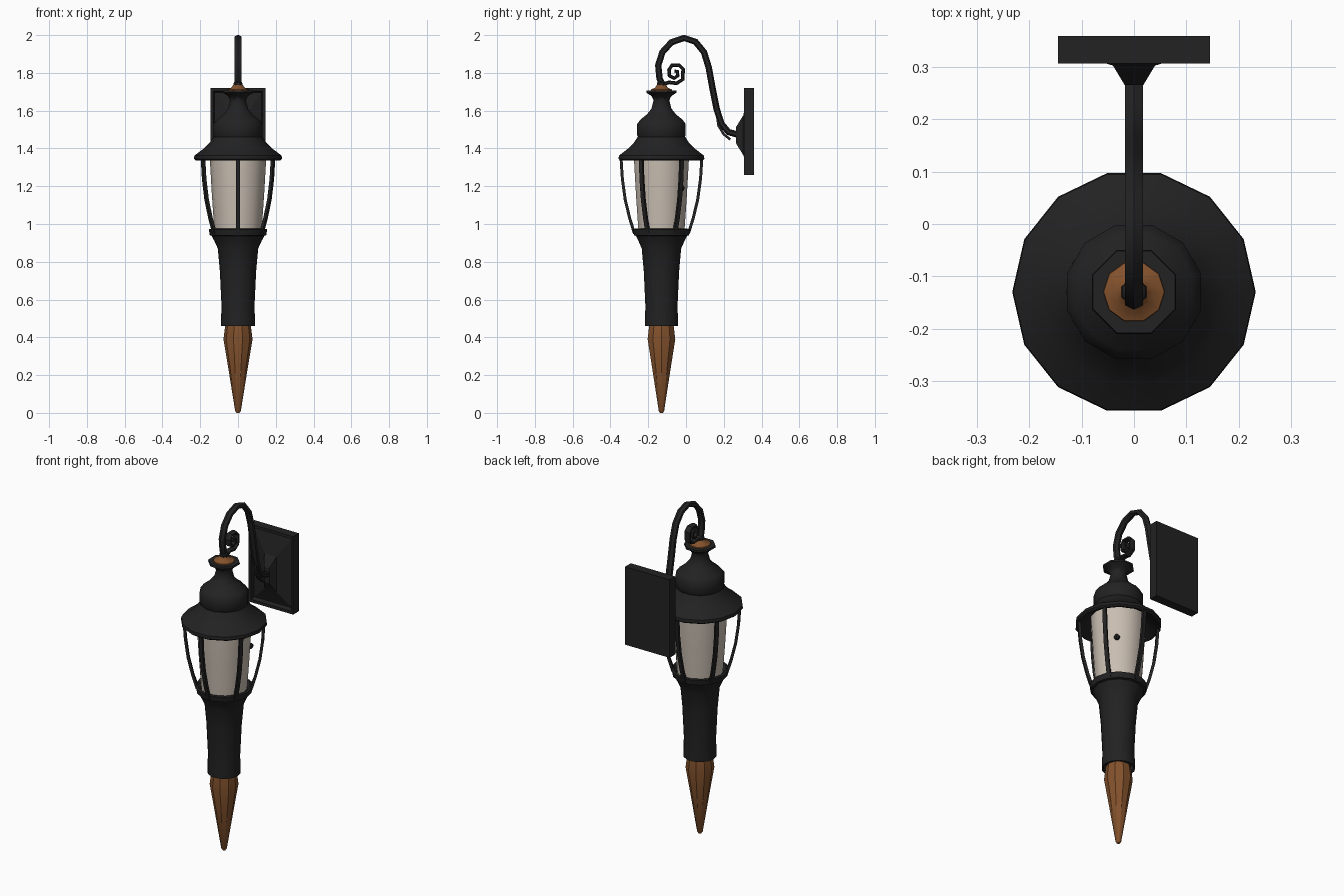
import bpy, bmesh, math
from mathutils import Vector

if "Cube" in bpy.data.objects:
    bpy.data.objects.remove(bpy.data.objects["Cube"])

CY = -0.13  # lantern axis


def material(name, rgb):
    m = bpy.data.materials.new(name)
    m.diffuse_color = (*rgb, 1)
    m.use_nodes = True
    m.node_tree.nodes["Principled BSDF"].inputs["Base Color"].default_value = m.diffuse_color
    return m


black = material("black_iron", (0.016, 0.016, 0.016))
cream = material("cream_glass", (0.58, 0.51, 0.44))
copper = material("copper_brown", (0.23, 0.085, 0.026))


def finish(name, bm, mat, angle=35):
    bmesh.ops.recalc_face_normals(bm, faces=bm.faces)
    me = bpy.data.meshes.new(name)
    bm.to_mesh(me)
    bm.free()
    me.materials.append(mat)
    me.shade_smooth()
    me.set_sharp_from_angle(angle=math.radians(angle))
    ob = bpy.data.objects.new(name, me)
    bpy.context.collection.objects.link(ob)
    return ob


def skin(bm, rings, caps=True, closed=False):
    pairs = list(zip(rings, rings[1:]))
    if closed:
        pairs.append((rings[-1], rings[0]))
    for a, b in pairs:
        n = len(a)
        for i in range(n):
            bm.faces.new((a[i], a[(i + 1) % n], b[(i + 1) % n], b[i]))
    if caps and not closed:
        bm.faces.new(rings[0])
        bm.faces.new(rings[-1])


def lathe(name, profile, n, mat, closed=False, angle=35):
    """Revolve (radius, z) pairs about the lantern axis."""
    bm = bmesh.new()
    ph = math.pi / 2 + math.pi / n
    rings = [[bm.verts.new((r * math.cos(ph + math.tau * i / n),
                            CY + r * math.sin(ph + math.tau * i / n), z))
              for i in range(n)] for r, z in profile]
    skin(bm, rings, closed=closed)
    return finish(name, bm, mat, angle)


def strip(name, path, wx, wn, mat, n=6, turn=0, origin=0.0):
    """Sweep an oval section along a (y, z) path; turn rotates it about z."""
    bm = bmesh.new()
    rings = []
    for k, (y, z) in enumerate(path):
        a, b = path[max(k - 1, 0)], path[min(k + 1, len(path) - 1)]
        t = Vector((b[0] - a[0], b[1] - a[1])).normalized()
        ring = []
        for i in range(n):
            ang = math.tau * (i + 0.5) / n
            u, v = wx * math.cos(ang), wn * math.sin(ang)
            px, py, pz = u, y - t.y * v, z + t.x * v
            c, s = math.cos(turn), math.sin(turn)
            ring.append(bm.verts.new((px * c - py * s, origin + px * s + py * c, pz)))
        rings.append(ring)
    skin(bm, rings)
    return finish(name, bm, mat)


# Copper spike and the iron sleeve above it
lathe("bottom_spike", [(0.008, 0), (0.015, 0.01), (0.052, 0.24), (0.077, 0.39), (0.067, 0.47)], 10, copper)
lathe("sleeve", [(0.078, 0.50), (0.082, 0.465), (0.09, 0.46), (0.09, 0.50), (0.087, 0.56),
                 (0.096, 0.75), (0.107, 0.87), (0.125, 0.91), (0.138, 0.935), (0.12, 0.955)],
      14, black, angle=50)
lathe("lower_ring", [(0.13, 0.935), (0.149, 0.94), (0.155, 0.972), (0.142, 0.975), (0.125, 0.96)],
      14, black, closed=True)

# Glass shade and small knob
lathe("glass_shade", [(0.124, 0.95), (0.138, 1.15), (0.149, 1.34), (0.15, 1.39)], 14, cream)
bm = bmesh.new()
bmesh.ops.create_uvsphere(bm, u_segments=8, v_segments=5, radius=0.017)
bmesh.ops.translate(bm, verts=bm.verts, vec=(0.098, -0.025, 1.19))
finish("glass_knob", bm, black)

# Six cage bars
for i in range(6):
    strip(f"cage_bar_{i + 1}", [(0.143, 0.95), (0.168, 1.03), (0.192, 1.13), (0.207, 1.24), (0.214, 1.35)],
          0.015, 0.011, black, n=4, turn=i * math.tau / 6, origin=CY)

# Roof, dome and flared cap
lathe("roof", [(0.145, 1.385), (0.19, 1.35), (0.222, 1.336), (0.233, 1.345), (0.231, 1.362),
               (0.18, 1.40), (0.15, 1.43), (0.13, 1.46)], 14, black)
lathe("dome", [(0.125, 1.455), (0.133, 1.47), (0.133, 1.53), (0.115, 1.553), (0.08, 1.58),
               (0.055, 1.61), (0.043, 1.655), (0.05, 1.67)], 12, black, angle=40)
lathe("flared_cap", [(0.045, 1.66), (0.06, 1.68), (0.087, 1.695), (0.085, 1.706), (0.055, 1.706)],
      8, black)
lathe("copper_collar", [(0.06, 1.70), (0.058, 1.712), (0.035, 1.722), (0.022, 1.742)], 10, copper)
lathe("finial", [(0.015, 1.71), (0.026, 1.735), (0.024, 1.75), (0.014, 1.76)], 8, black)

# Curved arm, its curl and a small leaf at the wall
strip("hanging_arm", [(-0.122, 1.735), (-0.14, 1.77), (-0.147, 1.84), (-0.125, 1.91), (-0.077, 1.962),
                      (-0.01, 1.985), (0.05, 1.965), (0.095, 1.91), (0.12, 1.83), (0.14, 1.72),
                      (0.162, 1.61), (0.188, 1.53), (0.225, 1.487), (0.285, 1.47)], 0.02, 0.017, black)
strip("scroll", [(-0.125, 1.738), (-0.09, 1.75), (-0.05, 1.745), (-0.018, 1.765), (-0.015, 1.82),
                 (-0.035, 1.84), (-0.075, 1.84), (-0.09, 1.815), (-0.088, 1.785), (-0.062, 1.772),
                 (-0.044, 1.785), (-0.046, 1.808), (-0.06, 1.808)], 0.02, 0.010, black)
strip("arm_leaf", [(0.165, 1.57), (0.172, 1.52), (0.2, 1.475), (0.235, 1.447)], 0.014, 0.009, black, n=4)

# Wall plate: framed slab with a recessed, peaked centre
bm = bmesh.new()
rings = []
for hx, hz, y in [(0.145, 0.23, 0.36), (0.145, 0.23, 0.307), (0.13, 0.213, 0.307), (0.125, 0.205, 0.33),
                  (0.04, 0.105, 0.303), (0.018, 0.045, 0.266)]:
    rings.append([bm.verts.new((sx * hx, y, 1.49 + sz * hz - (0.02 if hz < 0.2 else 0)))
                  for sx, sz in ((-1, -1), (1, -1), (1, 1), (-1, 1))])
skin(bm, rings)
finish("wall_plate", bm, black, 15)
